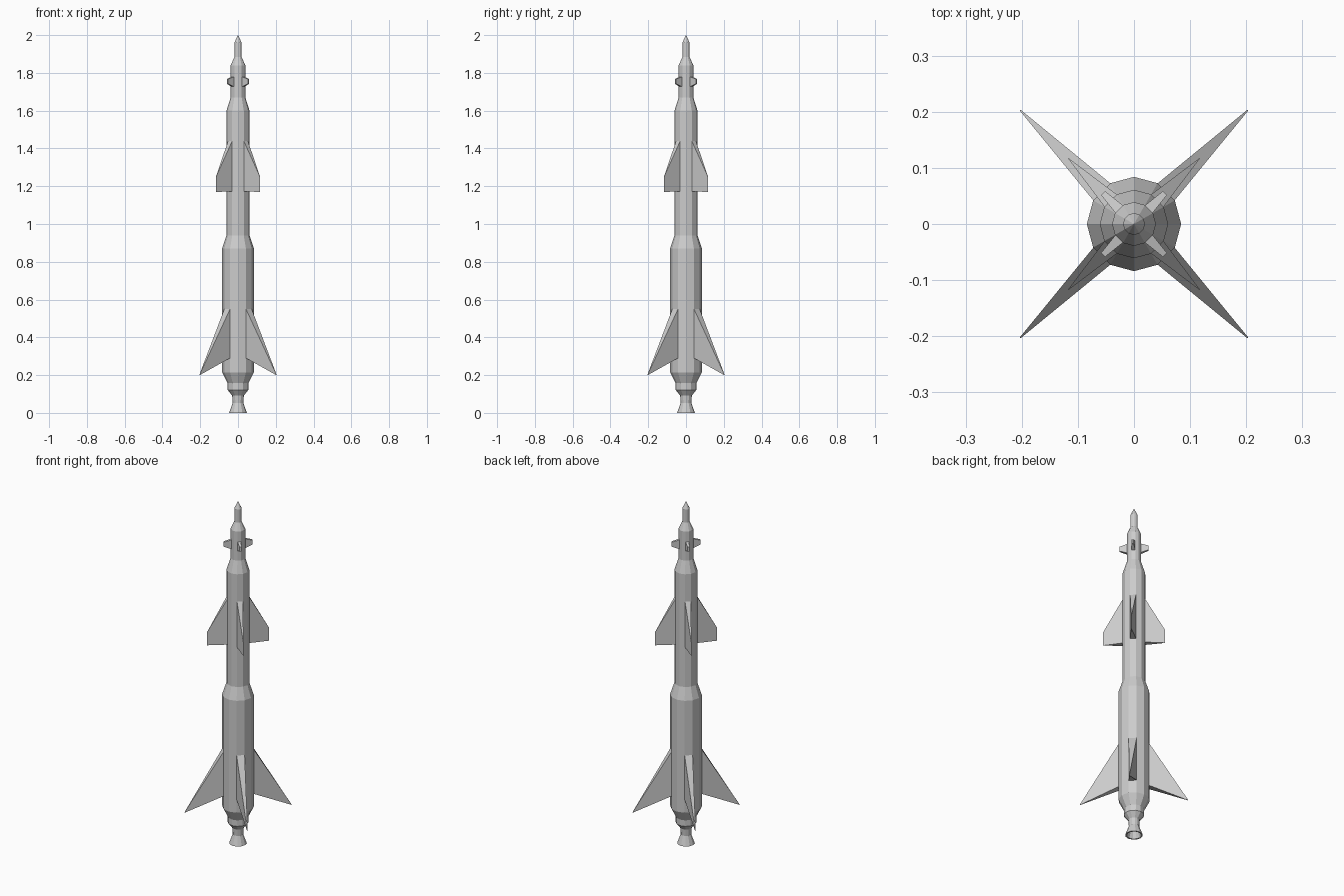
import bpy, bmesh
from math import cos, sin, pi, radians
from mathutils import Matrix, Vector

if "Cube" in bpy.data.objects:
    bpy.data.objects.remove(bpy.data.objects["Cube"])

SIDES = 12


def make_object(name, bm):
    bmesh.ops.recalc_face_normals(bm, faces=bm.faces)
    mesh = bpy.data.meshes.new(name)
    bm.to_mesh(mesh)
    bm.free()
    obj = bpy.data.objects.new(name, mesh)
    bpy.context.collection.objects.link(obj)
    return obj


def lathe(name, profile):
    """Faceted solid of revolution from (radius, z) points."""
    bm = bmesh.new()
    rings = []
    for r, z in profile:
        if r == 0:
            rings.append([bm.verts.new((0, 0, z))] * SIDES)
        else:
            rings.append([bm.verts.new((r * cos(2 * pi * i / SIDES),
                                        r * sin(2 * pi * i / SIDES), z))
                          for i in range(SIDES)])
    for a, b in zip(rings, rings[1:]):
        for i in range(SIDES):
            j = (i + 1) % SIDES
            bm.faces.new(list(dict.fromkeys((a[i], a[j], b[j], b[i]))))
    return make_object(name, bm)


def fin_set(name, root, tip):
    """Four diagonal tapered fins; root and tip are (radius, width, z_low, z_high)."""
    bm = bmesh.new()
    for k in range(4):
        turn = Matrix.Rotation(radians(45 + 90 * k), 3, 'Z')
        loops = []
        for r, w, lo, hi in (root, tip):
            corners = ((-w / 2, lo), (w / 2, lo), (w / 2, hi), (-w / 2, hi))
            loops.append([bm.verts.new(turn @ Vector((r, y, z)))
                          for y, z in corners])
        a, b = loops
        bm.faces.new(a)
        bm.faces.new(b)
        for i in range(4):
            j = (i + 1) % 4
            bm.faces.new((a[i], a[j], b[j], b[i]))
    return make_object(name, bm)


# Stepped body with pointed nose and hollow exhaust nozzle
lathe("body", [
    (0, 0.055), (0.02, 0.053), (0.039, 0.0),
    (0.047, 0.0), (0.028, 0.053), (0.031, 0.092),
    (0.055, 0.122), (0.055, 0.157), (0.084, 0.215),
    (0.084, 0.87), (0.061, 0.94), (0.061, 1.60),
    (0.039, 1.67), (0.039, 1.84), (0.0195, 1.883),
    (0.0195, 1.96), (0, 2.0)])

# Swept tail fins tapering to a point
fin_set("tail_fins", (0.081, 0.043, 0.29, 0.55), (0.287, 0.002, 0.20, 0.204))

# Clipped delta wings at mid body
fin_set("mid_wings", (0.0585, 0.031, 1.172, 1.44), (0.166, 0.001, 1.17, 1.248))

# Small control vanes near the nose
fin_set("nose_vanes", (0.036, 0.019, 1.726, 1.78), (0.078, 0.010, 1.742, 1.768))
